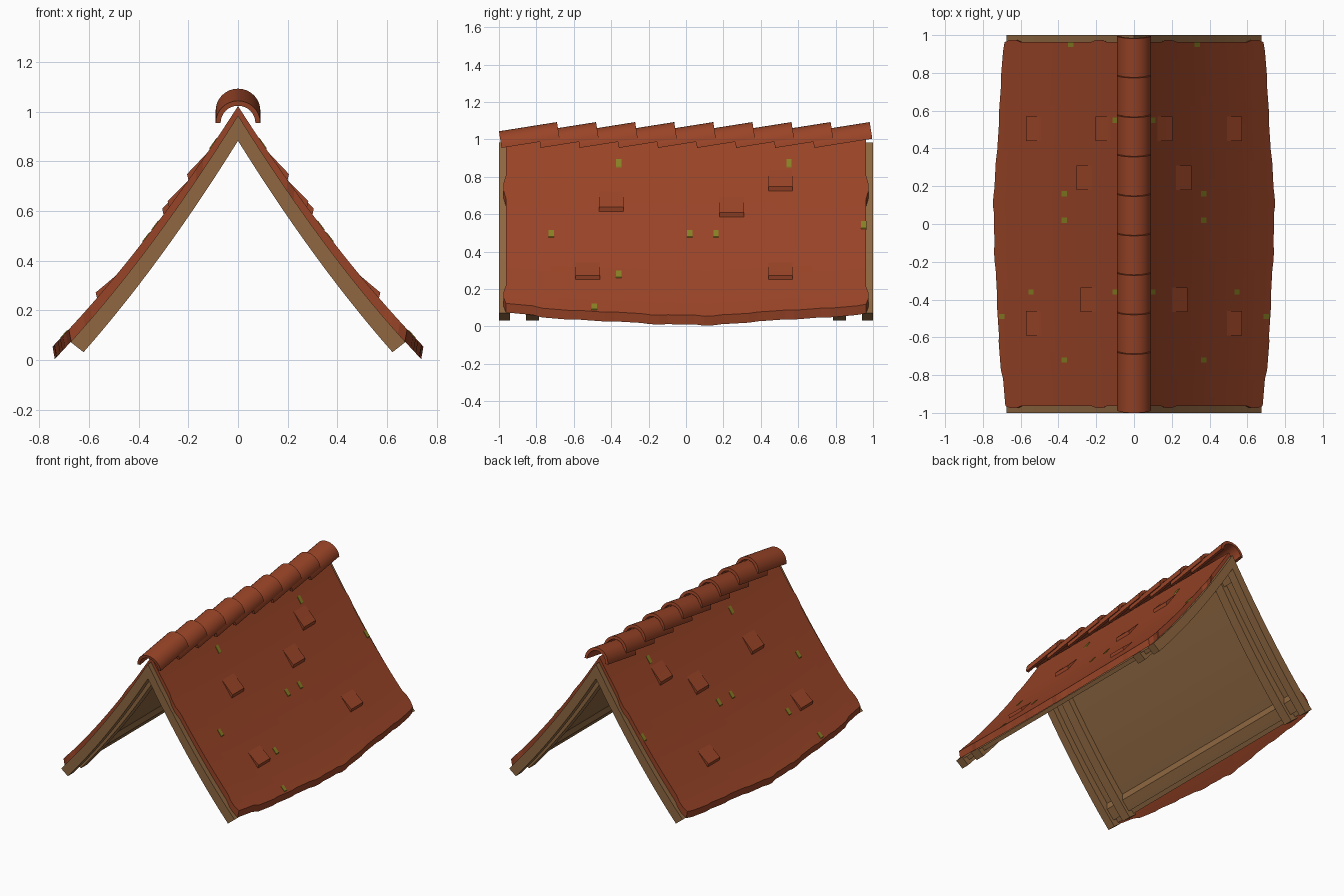
import bpy, math, random
from mathutils import Vector

if "Cube" in bpy.data.objects:
    bpy.data.objects.remove(bpy.data.objects["Cube"])

random.seed(4)


def material(name, rgb):
    m = bpy.data.materials.new(name)
    lin = [((c / 255 + 0.055) / 1.055) ** 2.4 for c in rgb]
    m.diffuse_color = (*lin, 1)
    m.use_nodes = True
    m.node_tree.nodes["Principled BSDF"].inputs["Base Color"].default_value = m.diffuse_color
    return m


TILE = material("terracotta", (153, 68, 39))
WOOD = material("brown_wood", (142, 103, 65))
MOSS = material("moss_green", (136, 128, 36))


# roof curve: height and slope of the line between rafters and tiles
def base(x):
    return 0.985 - 1.604 * x + 0.372 * x * x


def off(x, d):
    """Height of the roof curve moved outwards by d."""
    return base(x) + d * math.sqrt(1 + (1.604 - 0.744 * x) ** 2)


def tile_top(x, extra=0.0):
    return off(x, 0.02 + 0.02 * x / 0.7 + extra)


def rafter_under(x):
    return off(x, -0.054 - 0.012 * x / 0.65)


def make(name, verts, faces, mat):
    me = bpy.data.meshes.new(name)
    me.from_pydata(verts, [], faces)
    me.materials.append(mat)
    ob = bpy.data.objects.new(name, me)
    bpy.context.collection.objects.link(ob)
    return ob


def sheet(name, lower, upper, nu, nv, mat, mirror=True):
    """Closed slab between two surfaces, given as functions of grid indices."""
    verts = [f(i, j) for f in (lower, upper) for i in range(nu + 1) for j in range(nv + 1)]
    n = (nu + 1) * (nv + 1)

    def k(i, j):
        return i * (nv + 1) + j
    faces = []
    for i in range(nu):
        for j in range(nv):
            q = [k(i, j), k(i + 1, j), k(i + 1, j + 1), k(i, j + 1)]
            faces.append(q[::-1])
            faces.append([v + n for v in q])
    for i in range(nu):
        a, b = k(i, 0), k(i + 1, 0)
        faces.append([a, b, b + n, a + n])
        a, b = k(i, nv), k(i + 1, nv)
        faces.append([b, a, a + n, b + n])
    for j in range(nv):
        a, b = k(0, j), k(0, j + 1)
        faces.append([b, a, a + n, b + n])
        a, b = k(nu, j), k(nu, j + 1)
        faces.append([a, b, b + n, a + n])
    ob = make(name, verts, faces, mat)
    if mirror:
        ob.modifiers.new("both_slopes", 'MIRROR')
    return ob


def strip(name, xa, xb, y0, y1, fa, fb, mat, n=10):
    """Slab along the slope; xa / xb are x ranges of the under and upper side."""
    def surf(r, f):
        def g(i, j):
            x = r[0] + (r[1] - r[0]) * i / n
            return (x, (y0, y1)[j], f(x))
        return g
    return sheet(name, surf(xa, fa), surf(xb, fb), n, 1, mat)


# tiled slopes: bowed eaves and slightly ragged edges
NU, NV = 24, 40
row_jag = [random.choice((0, 0, 0.012)) for _ in range(NU // 2 + 1)]
col_jag = [random.choice((-0.004, 0, 0.004)) for _ in range(NV // 2 + 1)]


def slab(x_end, f):
    def g(i, j):
        y = (j / NV * 2 - 1) * (0.963 + row_jag[i // 2])
        bow = 0.06 * (1 - abs(j / NV * 2 - 1) ** 1.4)
        x = (x_end + bow + col_jag[j // 2]) * i / NU
        return (x, y, f(x))
    return g


sheet("tiled_slopes", slab(0.676, base), slab(0.685, tile_top), NU, NV, TILE)

# raised loose tiles: wedges lifting at the lower end
for y, x in ((0.505, 0.205), (0.245, 0.305), (-0.4, 0.283), (0.505, 0.573), (-0.525, 0.573)):
    x0 = x - 0.1
    strip("loose_tile", (x0, x - 0.008), (x0, x), y - 0.065, y + 0.065,
          lambda v: tile_top(v, -0.01),
          lambda v: tile_top(v, -0.004 + 0.022 * (v - x0) / 0.1), TILE, 3)

# moss spots
for x, y in ((0.37, -0.72), (0.1, -0.36), (0.545, -0.36), (0.37, 0.02), (0.37, 0.16),
             (0.1, 0.55), (0.535, 0.555), (0.335, 0.95), (0.7, -0.49)):
    r = (x - 0.014, x + 0.014)
    strip("moss_spot", r, r, y - 0.014, y + 0.014,
          lambda v: tile_top(v, -0.003), lambda v: tile_top(v, 0.003), MOSS, 2)

# wooden underside boards
strip("under_boards", (0, 0.655), (0, 0.665), -0.95, 0.95,
      lambda v: off(v, -0.014), lambda v: off(v, 0.004), WOOD)

# rafter pairs at both gables
for s in (-1, 1):
    for name, a, b in (("gable_rafter", 0.94, 1.0), ("inner_rafter", 0.785, 0.855)):
        strip(name, (0, 0.622), (0, 0.674), *sorted((s * a, s * b)), rafter_under, base, WOOD, 14)

# long beams at eave and ridge
for name, x0, x1 in (("eave_beam", 0.56, 0.615), ("ridge_beam", 0.0, 0.05)):
    strip(name, (x0, x1), (x0, x1 + 0.03), -0.94, 0.94,
          lambda v: off(v, -0.042), base, WOOD, 3)

# overlapping half-round ridge caps, each tilted up to the back
SEG, TILT = 16, math.atan2(0.049, 0.31)
axis = Vector((0, math.cos(TILT), math.sin(TILT)))
up = Vector((0, -math.sin(TILT), math.cos(TILT)))
for c in range(9):
    start = Vector((0, -0.986 + 0.209 * c, 0.955))

    def arc(rad, start=start):
        def g(i, j):
            t = math.pi * i / SEG
            p = start + axis * (0.314 * j) + up * (rad * math.sin(t))
            return (-rad * math.cos(t), p.y, p.z)
        return g
    cap = sheet("ridge_cap", arc(0.07), arc(0.09), SEG, 1, TILE, False)
    bpy.context.view_layer.objects.active = cap
    cap.select_set(True)
    bpy.ops.object.shade_smooth_by_angle(angle=math.radians(35))
    cap.select_set(False)
